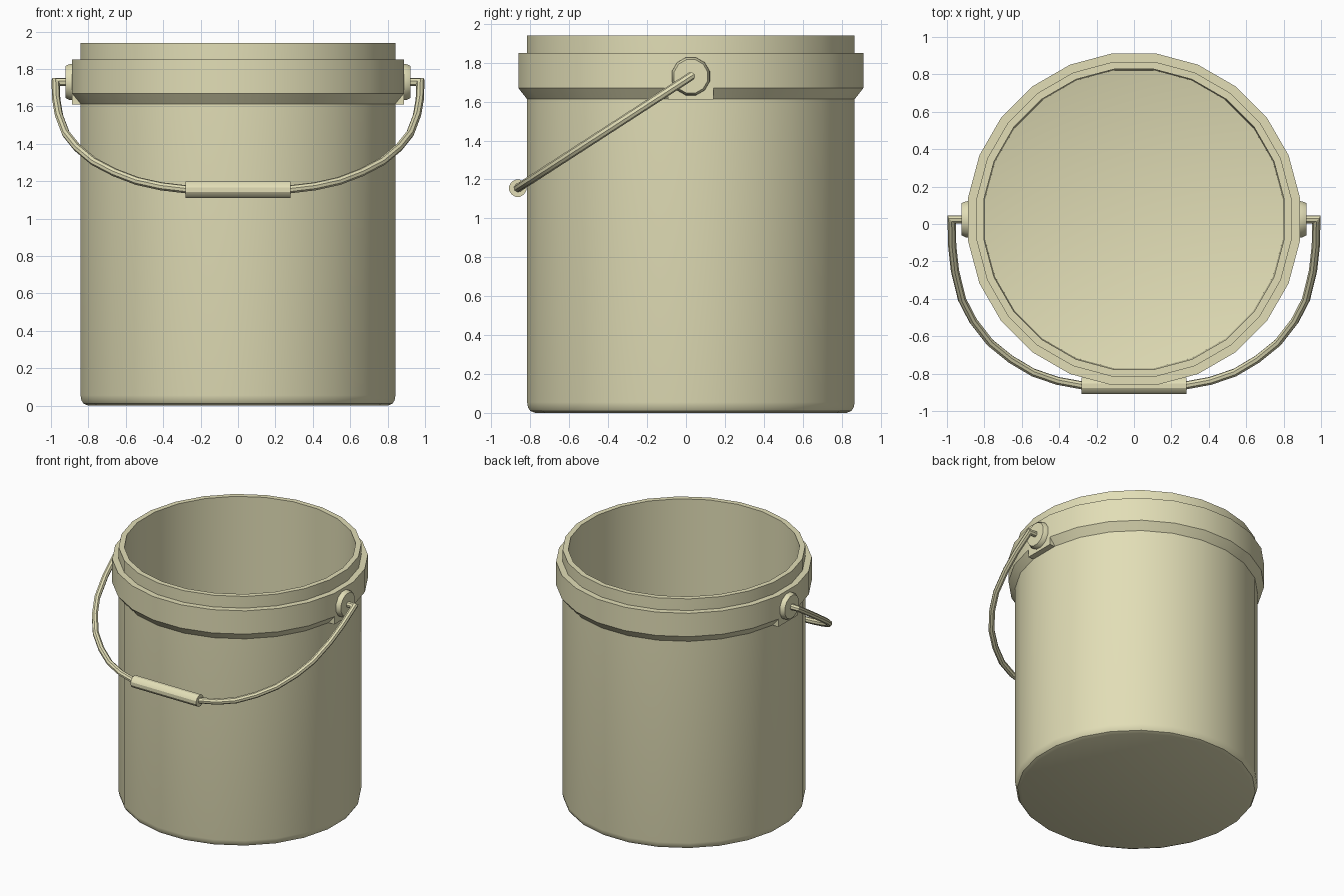
import bpy, bmesh
from math import pi, cos, sin
from mathutils import Matrix, Vector

if "Cube" in bpy.data.objects:
    bpy.data.objects.remove(bpy.data.objects["Cube"])

CY = 0.025                       # bucket axis offset in y
SIDES = 24
PIVOT = Vector((0, CY, 1.73))    # handle pivot height
GRIP = Vector((0, -0.865, 1.155))

mat = bpy.data.materials.new("beige_plastic")
mat.diffuse_color = (0.76, 0.73, 0.47, 1)
mat.use_nodes = True
mat.node_tree.nodes["Principled BSDF"].inputs["Base Color"].default_value = mat.diffuse_color


def finish(name, bm, smooth=True):
    me = bpy.data.meshes.new(name)
    bm.to_mesh(me)
    bm.free()
    ob = bpy.data.objects.new(name, me)
    bpy.context.collection.objects.link(ob)
    me.materials.append(mat)
    if smooth:
        bpy.ops.object.select_all(action='DESELECT')
        bpy.context.view_layer.objects.active = ob
        ob.select_set(True)
        bpy.ops.object.shade_smooth_by_angle(angle=pi / 6)
    return ob


def bridge(bm, rings):
    n = len(rings[0])
    for a, b in zip(rings, rings[1:]):
        for i in range(n):
            j = (i + 1) % n
            bm.faces.new((a[i], a[j], b[j], b[i]))


def lathe(name, profile, sides, matrix):
    """Revolve (apothem, z) points about z, flats facing the axes."""
    bm = bmesh.new()
    k = 1 / cos(pi / sides)
    rings = [[bm.verts.new((r * k * cos((i + .5) * 2 * pi / sides),
                            r * k * sin((i + .5) * 2 * pi / sides), z))
              for i in range(sides)] for r, z in profile]
    bridge(bm, rings)
    bmesh.ops.remove_doubles(bm, verts=bm.verts, dist=1e-5)
    bm.transform(matrix)
    return finish(name, bm)


def sweep(name, path, normal, radius, sides=8):
    """Mitred round tube along a planar path."""
    bm = bmesh.new()
    rings = []
    for i, p in enumerate(path):
        d0 = (p - path[max(i - 1, 0)]).normalized()
        d1 = (path[min(i + 1, len(path) - 1)] - p).normalized()
        d0, d1 = (d0 if i else d1), (d1 if i < len(path) - 1 else d0)
        t = (d0 + d1).normalized()
        side = normal.cross(t) / t.dot(d0)
        rings.append([bm.verts.new(p + radius * (side * sin(a) - normal * cos(a)))
                      for a in (2 * pi * j / sides for j in range(sides))])
    bridge(bm, rings)
    bm.faces.new(rings[0])
    bm.faces.new(rings[-1])
    bmesh.ops.recalc_face_normals(bm, faces=bm.faces)
    return finish(name, bm)


at_axis = Matrix.Translation((0, CY, 0))

# bucket: single-sheet floor, rounded foot, outer wall, rim and inner wall
lathe("bucket_body", [(0, 0), (.80, 0), (.825, .01), (.837, .028), (.842, .055),
                      (.842, 1.94), (.803, 1.94), (.797, .005)], SIDES, at_axis)

# collar with sloping underside
lathe("collar", [(.84, 1.61), (.887, 1.67), (.887, 1.85), (.84, 1.85)],
      SIDES, at_axis)

# pivot block and disc on each side
for s, label in ((1, "right"), (-1, "left")):
    bm = bmesh.new()
    bmesh.ops.create_cube(bm, size=1, matrix=Matrix.Translation((s * .8615, CY, 1.645))
                          @ Matrix.Diagonal((.051, .233, .07, 1)))
    finish("pivot_block_" + label, bm, False)
    lathe("pivot_disc_" + label, [(.098, .88), (.096, .90), (.086, .922), (0, .922)], 12,
          Matrix.Translation(PIVOT) @ Matrix.Rotation(s * pi / 2, 4, 'Y'))

# wire handle: half outline as (x, fraction of drop), mirrored
half = [(.91, 0), (.975, 0), (.972, .16), (.957, .31), (.92, .48), (.86, .61),
        (.77, .74), (.66, .84), (.54, .92), (.41, .97), (.28, .997)]
drop = GRIP - PIVOT
right = [PIVOT + drop * t + Vector((x, 0, 0)) for x, t in half]
left = [Vector((-p.x, p.y, p.z)) for p in reversed(right)]
normal = Vector((1, 0, 0)).cross(drop).normalized()
sweep("handle_wire", right + left, normal, .022)

# grip sleeve
lathe("handle_grip", [(0, -.28), (.044, -.28), (.044, .28), (0, .28)], 12,
      Matrix.Translation(GRIP) @ Matrix.Rotation(pi / 2, 4, 'Y'))
